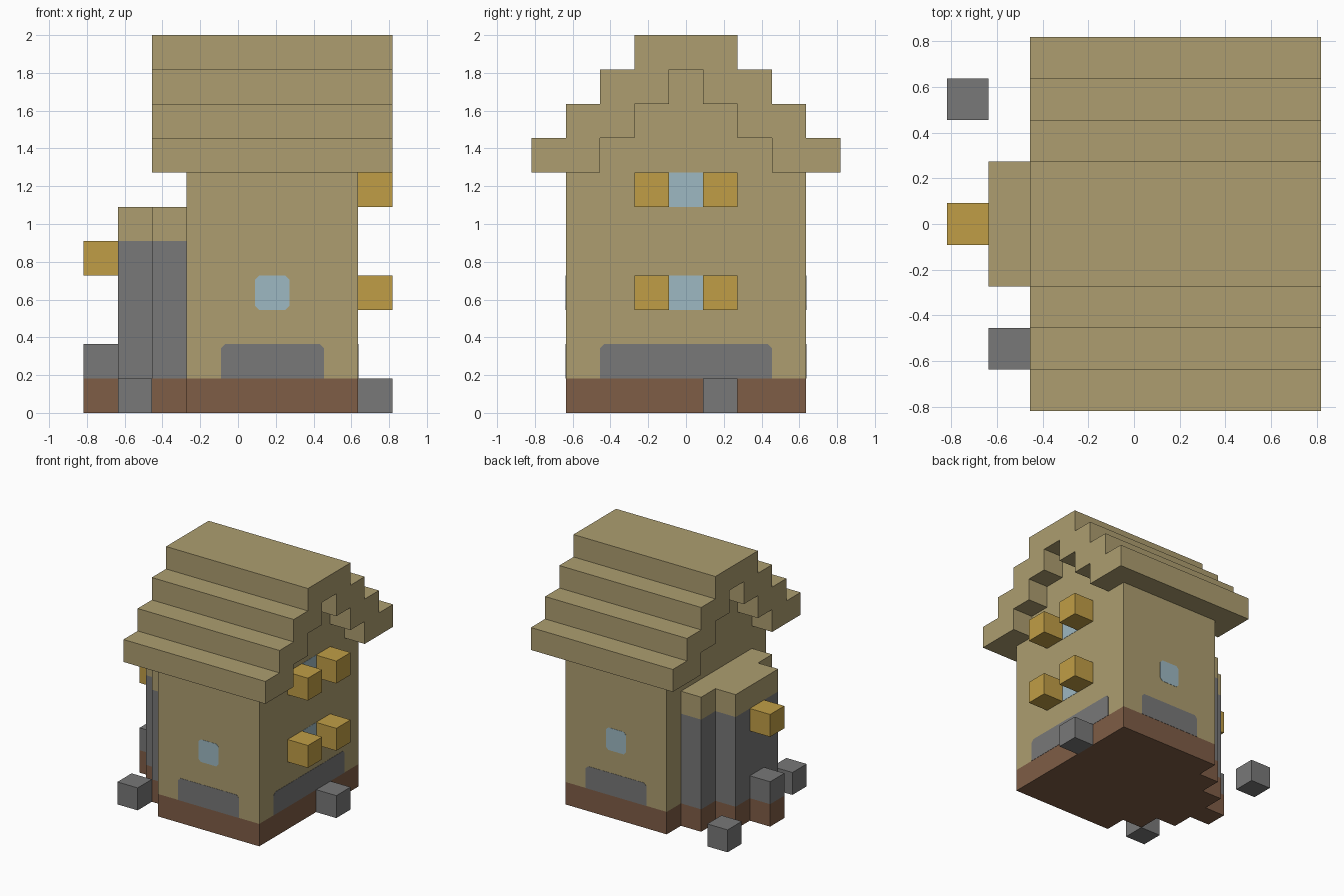
import bpy, bmesh
from mathutils import Vector

U = 2 / 11  # one building block

if "Cube" in bpy.data.objects:
    bpy.data.objects.remove(bpy.data.objects["Cube"], do_unlink=True)


def material(name, rgb):
    """Flat material from 8-bit display values."""
    lin = [((c / 255 + 0.055) / 1.055) ** 2.4 for c in rgb] + [1]
    m = bpy.data.materials.new(name)
    m.use_nodes = True
    m.diffuse_color = lin
    bsdf = m.node_tree.nodes["Principled BSDF"]
    bsdf.inputs["Base Color"].default_value = lin
    bsdf.inputs["Roughness"].default_value = 0.9
    return m


TAN = material("tan plaster", (173, 158, 112))
GRAY = material("gray stone", (120, 120, 120))
BROWN = material("brown earth", (127, 93, 70))
YELLOW = material("yellow shutter", (192, 158, 70))
BLUE = material("blue glass", (158, 184, 194))


def prism(name, profile, axis, start, end, mat):
    """Extrude a flat profile along an axis, measured in blocks."""
    place = {"x": lambda a, b: (start, a, b),
             "y": lambda a, b: (a, start, b),
             "z": lambda a, b: (a, b, start)}[axis]
    bm = bmesh.new()
    face = bm.faces.new([bm.verts.new(Vector(place(a, b)) * U) for a, b in profile])
    new = bmesh.ops.extrude_face_region(bm, geom=[face])["geom"]
    shift = Vector([(end - start) * U if c == axis else 0 for c in "xyz"])
    bmesh.ops.translate(bm, vec=shift, verts=[g for g in new if isinstance(g, bmesh.types.BMVert)])
    bmesh.ops.recalc_face_normals(bm, faces=bm.faces)
    mesh = bpy.data.meshes.new(name)
    bm.to_mesh(mesh)
    bm.free()
    mesh.materials.append(mat)
    obj = bpy.data.objects.new(name, mesh)
    bpy.context.collection.objects.link(obj)
    return obj


def block(name, x, y, z, mat):
    """Single block given by its lowest corner."""
    return prism(name, [(x, y), (x + 1, y), (x + 1, y + 1), (x, y + 1)], "z", z, z + 1, mat)


def rect(a0, a1, b0, b1, top=0.0, bottom=0.0):
    """Rectangle with optionally clipped upper and lower corners."""
    pts = []
    for a, b, da, db, c in ((a0, b0, 1, 1, bottom), (a1, b0, -1, 1, bottom),
                            (a1, b1, -1, -1, top), (a0, b1, 1, -1, top)):
        pair = [(a, b + db * c), (a + da * c, b)] if c else [(a, b)]
        pts += pair if da == db else pair[::-1]
    return pts


def mirror_y(half):
    return half + [(x, -y) for x, y in reversed(half)]


def mirror_gable(half):
    return half + [(-y, z) for y, z in reversed(half)]


# Foundation and stepped bay share a plan
bay = [(-1.5, 2.5), (-2.5, 2.5), (-2.5, 1.5), (-3.5, 1.5)]
prism("foundation", mirror_y([(3.5, 3.5), (-1.5, 3.5)] + bay + [(-3.5, 0.5), (-4.5, 0.5)]),
      "z", 0, 1, BROWN)
prism("bay_stone_wall", mirror_y(bay), "z", 1, 5, GRAY)
prism("bay_cap", mirror_y(bay), "z", 5, 6, TAN)

# House walls with stepped gables
under = [(2.5, 7), (2.5, 8), (1.5, 8), (1.5, 9), (0.5, 9), (0.5, 10)]
prism("house_walls", mirror_gable([(3.5, 1), (3.5, 7)] + under), "x", -1.5, 3.5, TAN)

# Stepped roof shell
stairs = [(4.5 - i, 7 + i + k) for i in range(4) for k in (0, 1)]
prism("roof", list(reversed(under)) + [(y, z) for y, z in stairs]
      + [(-y, z) for y, z in reversed(stairs)] + [(-y, z) for y, z in under],
      "x", -2.5, 4.5, TAN)

# Front and back windows and stone panels
for side, s in (("front", -1), ("back", 1)):
    prism(side + "_window", rect(0.5, 1.5, 3, 4, 0.12, 0.12), "y", s * 3.45, s * 3.51, BLUE)
    prism(side + "_stone_panel", rect(-0.5, 2.5, 1, 2, 0.12), "y", s * 3.45, s * 3.51, GRAY)

# Gable side: stone panel, windows and shutters
prism("side_stone_panel", rect(-2.5, 2.5, 1, 2, 0.12), "x", 3.45, 3.51, GRAY)
for floor, z in (("lower", 3), ("upper", 6)):
    prism(floor + "_side_window", rect(-0.5, 0.5, z, z + 1), "x", 3.45, 3.51, BLUE)
    for n, y in (("front", -1.5), ("back", 0.5)):
        block(f"{floor}_{n}_shutter", 3.5, y, z, YELLOW)

# Bay details and loose stones
block("bay_step_stone", -4.5, -0.5, 1, GRAY)
block("bay_lamp", -4.5, -0.5, 4, YELLOW)
block("side_stone", 3.5, 0.5, 0, GRAY)
block("front_stone", -3.5, -3.5, 0, GRAY)
block("back_stone", -4.5, 2.5, 0, GRAY)
